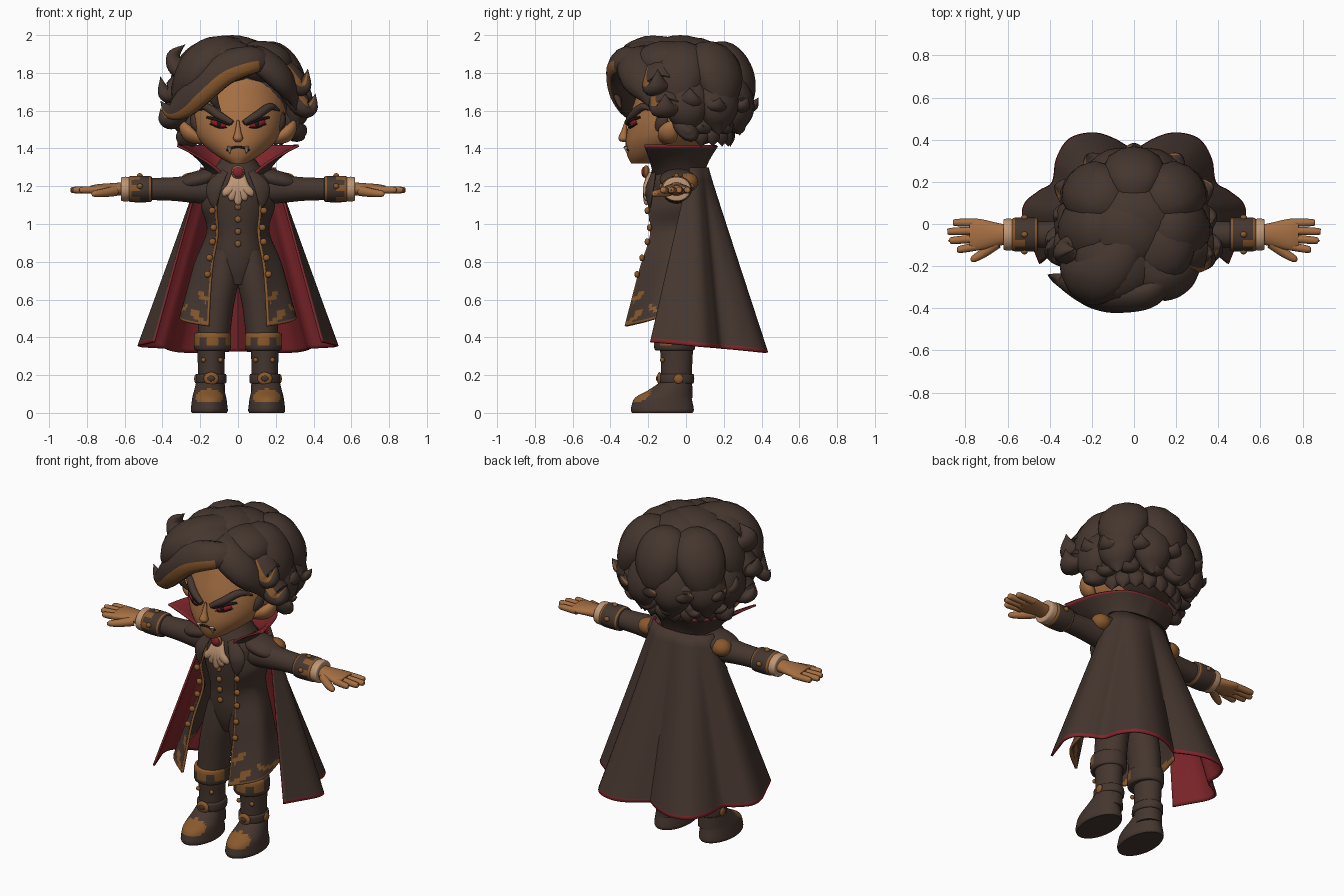
import bpy, bmesh, math
from mathutils import Vector, Matrix, Euler

if "Cube" in bpy.data.objects:
    bpy.data.objects.remove(bpy.data.objects["Cube"], do_unlink=True)


def material(name, *rgb):
    m = bpy.data.materials.new(name)
    m.use_nodes = True
    m.diffuse_color = (*rgb, 1)
    for node in m.node_tree.nodes:
        if node.type == "BSDF_PRINCIPLED":
            node.inputs["Base Color"].default_value = (*rgb, 1)
    return m


DARK = material("dark_brown_cloth", .06, .037, .028)
SKIN = material("tan_skin", .38, .16, .056)
TRIM = material("bronze_trim", .25, .1, .026)
RED = material("crimson_lining", .22, .02, .025)
CREAM = material("cream_lace", .52, .31, .18)
EYE = material("eye_red", .24, .012, .018)
LINE = material("near_black", .015, .009, .008)


def finish(name, bm, mats):
    mesh = bpy.data.meshes.new(name)
    bm.to_mesh(mesh)
    bm.free()
    for mat in mats:
        mesh.materials.append(mat)
    mesh.shade_smooth()
    mesh.set_sharp_from_angle(angle=math.radians(50))
    ob = bpy.data.objects.new(name, mesh)
    bpy.context.scene.collection.objects.link(ob)
    return ob


def spline(points, steps):
    """Smooth curve through points of any dimension."""
    p = [Vector(q) for q in points]
    p = [p[0]] + p + [p[-1]]
    out = []
    for a, b, c, d in zip(p, p[1:], p[2:], p[3:]):
        for k in range(steps):
            t = k / steps
            out.append(b + (c - a) * (t / 2) + (a * 2 - b * 5 + c * 4 - d) * (t * t / 2)
                       + (b * 3 - a - c * 3 + d) * (t ** 3 / 2))
    return out + [p[-1]]


def grid(name, rows, mats, closed=True, rule=None, thick=0, lining=0):
    """Skin rows of points; open sheets face outward and get a thickness."""
    bm = bmesh.new()
    vs = [[bm.verts.new(p) for p in row] for row in rows]
    n = len(rows[0])
    for r, (a, b) in enumerate(zip(vs, vs[1:])):
        for i in range(n if closed else n - 1):
            j = (i + 1) % n
            f = bm.faces.new((a[i], a[j], b[j], b[i]))
            if rule:
                f.material_index = int(rule(f.calc_center_median(), r, i))
    if closed:
        bm.faces.new(vs[0][::-1])
        bm.faces.new(vs[-1])
        bmesh.ops.recalc_face_normals(bm, faces=bm.faces[:])
    else:
        bm.normal_update()
        if sum(f.normal.xy.dot(f.calc_center_median().xy) for f in bm.faces) < 0:
            bmesh.ops.reverse_faces(bm, faces=bm.faces[:])
    ob = finish(name, bm, mats)
    if thick:
        mod = ob.modifiers.new("thickness", "SOLIDIFY")
        mod.thickness = thick
        mod.offset = -1
        mod.material_offset = mod.material_offset_rim = lining


def loft(name, rings, mats, centre=(0, 0), axis="z", rule=None, n=40):
    """Elliptical rings (position, radius u, radius v, optional shift u, shift v)."""
    rows = []
    for w, ru, rv, du, dv in spline([(*r, 0, 0)[:5] for r in rings], 4):
        row = []
        for k in range(n):
            a = k * math.tau / n
            u = centre[0] + du + ru * math.cos(a)
            v = centre[1] + dv + rv * math.sin(a)
            row.append(Vector((u, v, w) if axis == "z" else (w, u, v)))
        rows.append(row)
    grid(name, rows, mats, rule=rule)


def band(name, start, end, ru, rv, mats, centre, axis="z", rule=None):
    """Short ring with softened ends."""
    lip = (end - start) * .12
    rings = [(w, ru * f, rv * f) for w, f in ((start, .85), (start + lip, 1), (end - lip, 1), (end, .85))]
    loft(name, rings, mats, centre, axis, rule)


def sweep(name, path, mats, centre=(0, 0, 1.65), flat=1.0, rule=None, n=12):
    """Tube through (x, y, z, radius), flattened away from a centre."""
    pts = spline(path, 6)
    pos = [Vector(p[:3]) for p in pts]
    v, rows = pos[0] - Vector(centre), []
    for i, p in enumerate(pos):
        t = (pos[min(i + 1, len(pos) - 1)] - pos[max(i - 1, 0)]).normalized()
        v = (v - t * v.dot(t)).normalized()
        u, r = t.cross(v), max(pts[i][3], .002)
        angles = [k * math.tau / n for k in range(n)]
        rows.append([p + u * (r * math.cos(a)) + v * (r * flat * math.sin(a)) for a in angles])
    grid(name, rows, mats, rule=rule)


def blob(name, loc, size, mat, rot=(0, 0, 0)):
    bm = bmesh.new()
    bmesh.ops.create_uvsphere(bm, u_segments=24, v_segments=14, radius=1,
                              matrix=Matrix.LocRotScale(Vector(loc), Euler(rot), Vector(size)))
    finish(name, bm, [mat])


def lock(name, path, width, streak=(), mat=DARK):
    """Hair lock: swells, then tapers to a point; streak lists the bronze sides."""
    last = len(path) - 1
    full = [(*p, width * math.sin(math.pi * (.15 + .85 * i / last))) for i, p in enumerate(path)]
    sweep(name, full, [mat, TRIM], flat=.65,
          rule=lambda c, r, i: i in streak and .15 < r / (last * 6) < .9)


def flip(points, s):
    return [(s * p[0], *p[1:]) for p in points]


def both(half):
    return [Vector((-p[0], *p[1:])) for p in half[:0:-1]] + list(half)


# Head
skull = [(1.32, .04, .05, 0, -.24), (1.36, .11, .12, 0, -.19), (1.42, .185, .2, 0, -.12),
         (1.48, .23, .24, 0, -.075), (1.56, .25, .25, 0, -.05), (1.66, .25, .24, 0, -.03),
         (1.78, .22, .22), (1.86, .1, .1)]
loft("head", skull, [SKIN])
fine_skull = spline([(*r, 0, 0)[:5] for r in skull], 12)


def face(x, z, out=0.0):
    """Point on the front of the head."""
    _, rx, ry, _, cy = min(fine_skull, key=lambda r: abs(r[0] - z))
    return x, cy - ry * math.sqrt(max(0, 1 - (x / rx) ** 2)) - out, z


def face_line(name, points, mat, out):
    sweep(name, [(*face(x, z, out), r) for x, z, r in points], [mat])


face_line("nose", [(0, 1.55, .006), (0, 1.49, .016), (0, 1.452, .026), (0, 1.435, .012)], SKIN, .014)
face_line("mouth", [(k * .03, 1.408 - .0045 * k * k, .006) for k in range(-2, 3)], LINE, .002)
for s, side in ((-1, "right_"), (1, "left_")):
    blob(side + "eye", face(s * .105, 1.53), (.046, .013, .017), EYE, (0, -s * .3, s * .4))
    blob(side + "pupil", face(s * .1, 1.53, .008), (.014, .008, .015), LINE, (0, 0, s * .4))
    face_line(side + "eyelid", flip([(.045, 1.525, .006), (.1, 1.55, .01), (.165, 1.565, .006)], s), LINE, .008)
    face_line(side + "lower_lid", flip([(.06, 1.512, .003), (.1, 1.51, .004), (.15, 1.53, .003)], s), LINE, .005)
    face_line(side + "eyebrow", flip([(.03, 1.535, .014), (.1, 1.575, .022), (.17, 1.62, .02), (.22, 1.6, .004)], s),
              DARK, .008)
    face_line(side + "fang", [(s * .045, 1.41, .013), (s * .045, 1.37, .002)], CREAM, .006)
    lock(side + "ear", flip([(.18, -.12, 1.44), (.25, -.1, 1.47), (.285, -.08, 1.51), (.3, -.05, 1.56)], s), .055, mat=SKIN)
    lock(side + "sideburn", flip([(.22, -.1, 1.63), (.23, -.13, 1.54), (.2, -.17, 1.48)], s), .035)

# Hair masses
blob("hair_crown", (0, .03, 1.7), (.3, .265, .29), DARK)
blob("hair_quiff", (-.08, -.17, 1.86), (.2, .2, .12), DARK)
blob("hair_dome", (-.03, -.03, 1.86), (.2, .2, .14), DARK)
blob("hair_top", (.12, -.1, 1.85), (.17, .18, .12), DARK)


def tier(name, count, spread, profile, width, streak=()):
    """Fan of locks round the back, each following a (radius, height) profile."""
    for k in range(count):
        a = math.radians(spread) * (2 * k / (count - 1) - 1)
        lock(f"{name}_{k}", [(r * math.sin(a) * 1.12, .04 + r * math.cos(a) * .93, z) for r, z in profile],
             width, streak)


tier("hair_upper", 5, 110, [(.06, 1.9), (.17, 1.88), (.245, 1.78), (.285, 1.66), (.3, 1.6)], .15)
tier("hair_middle", 6, 98, [(.17, 1.83), (.24, 1.73), (.275, 1.62), (.27, 1.53), (.28, 1.47)], .12)
tier("hair_curl", 5, 66, [(.18, 1.78), (.25, 1.7), (.3, 1.64), (.34, 1.63), (.37, 1.67)], .075, (5,))
tier("hair_flick", 6, 80, [(.18, 1.64), (.23, 1.55), (.27, 1.51), (.31, 1.52)], .07)
tier("hair_nape", 9, 78, [(.16, 1.56), (.2, 1.47), (.21, 1.41)], .055)


def side_curl(name, x, y, z, lift, streak=()):
    """Lock that leaves the head sideways and flicks up at the tip."""
    lock(name, [(x * .4, y + .06, z + .16), (x * .66, y + .01, z + .09), (x * .84, y, z + .01),
                (x * .95, y, z + .01), (x, y, z + lift)], .09, streak)


# Front and side locks
lock("swept_fringe", [(.2, -.2, 1.86), (.08, -.33, 1.87), (-.08, -.35, 1.82), (-.2, -.33, 1.72),
                      (-.29, -.29, 1.63), (-.36, -.26, 1.6), (-.41, -.24, 1.65)], .1, (4, 5))
lock("right_fringe", [(.05, .05, 1.93), (-.1, -.2, 1.92), (-.22, -.27, 1.83), (-.3, -.22, 1.7), (-.33, -.18, 1.58)], .13)
lock("left_fringe", [(0, -.08, 1.92), (.1, -.26, 1.88), (.21, -.26, 1.79), (.28, -.2, 1.69), (.31, -.18, 1.6)], .1)
lock("loose_strand", [(-.04, -.36, 1.79), (-.14, -.37, 1.73), (-.13, -.36, 1.66), (-.09, -.34, 1.6)], .035)
lock("horn_curl", [(-.1, -.12, 1.86), (-.23, -.12, 1.83), (-.31, -.12, 1.83), (-.34, -.12, 1.89), (-.28, -.12, 1.95)], .08)
side_curl("left_top_curl", .37, -.15, 1.73, .09, (1,))
side_curl("left_middle_curl", .41, -.11, 1.61, .08, (1,))
side_curl("left_rear_curl", .38, .02, 1.66, .06, (1,))
side_curl("left_low_curl", .36, .0, 1.5, .02)
side_curl("right_top_curl", -.41, -.12, 1.69, .09)
side_curl("right_middle_curl", -.41, -.08, 1.55, .06, (5,))
side_curl("right_rear_curl", -.37, .03, 1.64, .06, (5,))
side_curl("right_low_curl", -.32, .0, 1.47, .02)

# Torso and waistcoat
loft("waistcoat", [(.68, .06, .07), (.76, .11, .1), (.85, .135, .115), (.95, .13, .12), (1.1, .17, .14),
                   (1.22, .19, .14), (1.29, .13, .13), (1.36, .08, .1)], [DARK], (0, -.05))
for k in range(4):
    blob(f"waistcoat_button_{k}", (0, -.19 + .005 * k, 1.09 - .065 * k), (.017, .012, .017), TRIM)

# Neck lace and brooch
for k in range(-2, 3):
    end = 1.1 + .022 * abs(k)
    sweep(f"lace_fold_{k}", [(.008 * k, -.19, 1.27, .018), (.018 * k, -.212, 1.2, .024),
                             (.034 * k, -.212, end + .02, .02), (.036 * k, -.205, end, .005)],
          [CREAM], centre=(0, 0, 1.2), flat=.6)
blob("brooch_setting", (0, -.21, 1.275), (.036, .018, .036), TRIM)
blob("brooch_stone", (0, -.222, 1.275), (.028, .014, .028), RED)

# Cape: yoke to folded hem
hem = [Vector((p.x, p.y, .36 - .09 * p.y)) for p in spline(
    [(0, .35), (.1, .41), (.2, .435), (.31, .405), (.37, .31), (.39, .2), (.45, .16),
     (.52, .1), (.53, .02), (.49, -.09), (.45, -.19)], 5)]
turn = math.pi / 2 / (len(hem) - 1)
yoke = [Vector((.2 * math.sin(k * turn), .02 + .1 * math.cos(k * turn), 1.3)) for k in range(len(hem))]
levels = [k / 14 for k in range(14)] + [.98, 1]
grid("cape", [both([a.lerp(b, t) for a, b in zip(yoke, hem)]) for t in levels], [DARK, RED, RED],
     closed=False, rule=lambda c, r, i: r == len(levels) - 2, thick=.012, lining=1)

# Standing collar, flaring towards the rim
base = spline([(0, .1), (.1, .07), (.15, 0), (.14, -.09), (.06, -.17)], 5)
rim = spline([(0, .17), (.15, .14), (.25, .03), (.3, -.1), (.325, -.22)], 5)
collar = []
for t in [k / 8 for k in range(8)] + [.95, 1]:
    flared = [(a.lerp(b, t ** 1.5), 1.25 + .17 * a.y) for a, b in zip(base, rim)]
    collar.append(both([Vector((p.x, p.y, z + (1.41 - z) * t)) for p, z in flared]))
grid("collar", collar, [DARK, RED, RED], closed=False, rule=lambda c, r, i: r == 8, thick=.012, lining=1)

# Coat outline: height, then x and y of the front edge, side and rear
coat = spline([(1.28, .07, -.16, .16, -.06, .15, .05), (1.1, .12, -.2, .195, -.06, .17, .07),
               (.95, .115, -.19, .165, -.06, .15, .06), (.75, .145, -.25, .235, -.1, .2, .05),
               (.46, .16, -.325, .3, -.2, .3, 0)], 16)


def coat_pattern(c, row, col):
    swirl = math.sin(abs(c.x) * 70 + 2 * math.sin(c.z * 45)) + math.sin(c.z * 50 - abs(c.x) * 25)
    return col == 0 or row == len(coat) - 2 or (c.z < .7 - (abs(c.x) - .15) and swirl > .75)


for s, side in ((-1, "right_"), (1, "left_")):
    # Coat front, with the hem rising to the rear
    rows = []
    for z, x, y, u, v, p, q in coat:
        rise = .3 * (1.28 - z)
        rows.append(spline([(s * x, y, z), (s * u, v, z + rise * (v - y)), (s * p, q, z + rise * (q - y))], 18))
    grid(side + "coat_panel", rows, [DARK, TRIM], closed=False, rule=coat_pattern, thick=.014)
    for k in range(5):
        z, x, y = min(coat, key=lambda r: abs(r[0] - 1.07 + .085 * k))[:3]
        blob(f"{side}coat_button_{k}", (s * (x + .015), y - .005, z), (.018, .014, .018), TRIM)
    sweep(side + "lapel", flip([(.07, -.17, 1.28, .02), (.125, -.19, 1.2, .045), (.13, -.195, 1.13, .03),
                                (.12, -.19, 1.08, .004)], s), [DARK], centre=(0, 0, 1.2), flat=.3)

    # Arm
    wrist = (-.05, 1.185)
    blob(side + "shoulder_flap", (s * .2, -.04, 1.235), (.13, .1, .05), DARK, (0, s * .25, 0))
    blob(side + "shoulder_patch", (s * .25, .01, 1.222), (.06, .055, .05), TRIM)
    loft(side + "sleeve", flip([(.1, .08, .08), (.22, .075, .075), (.35, .065, .062), (.5, .06, .058)], s),
         [DARK], wrist, "x")
    band(side + "sleeve_cuff", s * .455, s * .58, .08, .069, [DARK, TRIM], wrist, "x",
         lambda c, r, i: r > 7 or r == 3 or (c.y < -.07 and i % 6 < 3 and r > 5))
    for y, z in ((-.13, 1.2), (-.05, 1.255), (.03, 1.2)):
        blob(side + "cuff_button", (s * .52, y, z), (.016, .014, .014), TRIM)
    band(side + "lace_cuff", s * .57, s * .62, .074, .064, [CREAM], wrist, "x")
    loft(side + "palm", flip([(.6, .045, .036), (.66, .058, .032), (.74, .075, .026), (.78, .066, .018)], s),
         [SKIN], wrist, "x")
    for k, tip in enumerate((.84, .875, .885, .86)):
        y = -.105 + .037 * k
        sweep(f"{side}finger_{k}", flip([(.74, y, 1.18, .02), (tip - .015, y * 1.15, 1.18, .017),
                                         (tip, y * 1.17, 1.18, .006)], s), [SKIN], centre=(0, 0, 0))
    sweep(side + "thumb", flip([(.65, -.09, 1.175, .028), (.71, -.135, 1.165, .023), (.76, -.165, 1.16, .017),
                                (.775, -.17, 1.16, .006)], s), [SKIN], centre=(0, 0, 0))

    # Leg and boot
    ankle = (s * .142, -.05)
    loft(side + "trouser_leg", [(.86, .07, .09, s * -.065), (.7, .09, .1, s * -.042), (.55, .09, .1, s * -.015),
                                (.38, .085, .1)], [DARK], (s * .13, -.055))
    band(side + "boot_top", .33, .425, .097, .108, [DARK, TRIM], (s * .135, -.06),
         rule=lambda c, r, i: c.y < -.07 and (c.z > .4 or (c.z > .36 and i % 7 < 4)))
    loft(side + "boot_shaft", [(.35, .075, .088), (.22, .07, .082), (.08, .075, .085)], [DARK], ankle)
    loft(side + "boot_foot", [(0, .092, .16), (.012, .098, .166), (.035, .096, .164), (.08, .09, .15, 0, .005),
                              (.12, .08, .115, 0, .04), (.16, .07, .085, 0, .07)], [DARK, TRIM], (s * .152, -.125),
         rule=lambda c, r, i: c.y < -.19 and c.z > .055 and abs(abs(c.x) - .152) < .07)
    band(side + "boot_strap", .155, .207, .08, .092, [DARK], ankle)
    blob(side + "buckle", (s * .142, -.14, .182), (.04, .014, .034), TRIM)
    blob(side + "buckle_centre", (s * .142, -.151, .182), (.02, .008, .015), DARK)
    for dx in (-.045, .045):
        blob(side + "boot_stud", (s * .138 + dx, -.125, .28), (.013, .012, .013), TRIM)
    blob(side + "ankle_stud", (s * .222, -.04, .18), (.01, .025, .025), TRIM)
